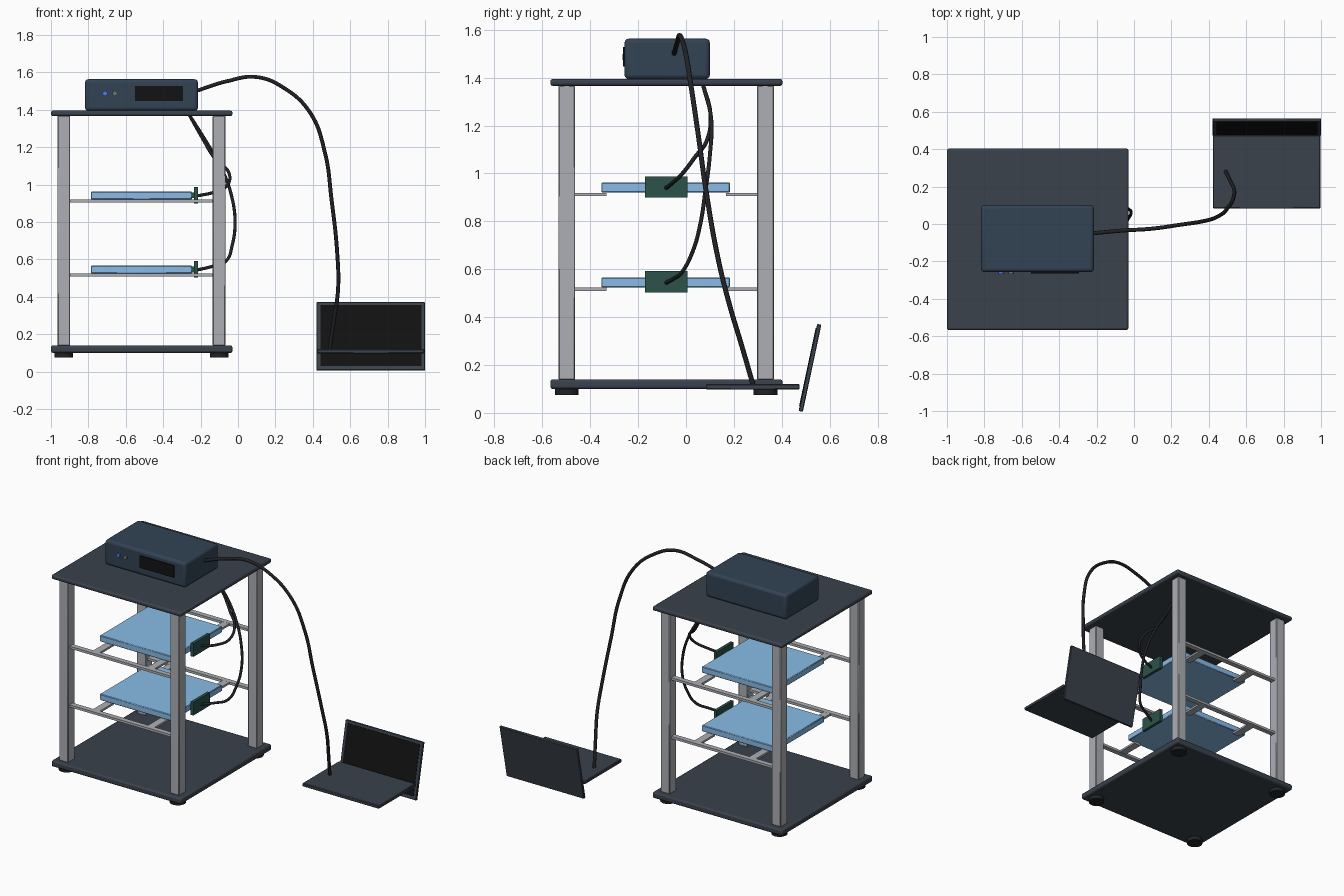
import bpy
from math import radians
from mathutils import Matrix

if "Cube" in bpy.data.objects:
    bpy.data.objects.remove(bpy.data.objects["Cube"])


def mat(name, r, g, b):
    m = bpy.data.materials.new(name)
    m.diffuse_color = (r, g, b, 1)
    m.use_nodes = True
    m.node_tree.nodes["Principled BSDF"].inputs["Base Color"].default_value = m.diffuse_color
    return m


SLATE = mat("slate", .042, .054, .072)
NAVY = mat("navy", .032, .055, .088)
STEEL = mat("steel", .42, .43, .46)
BLUE = mat("light_blue", .25, .50, .80)
GREEN = mat("board_green", .025, .085, .07)
BLACK = mat("black", .006, .006, .006)
RUBBER = mat("rubber", .015, .016, .019)
LED_BLUE = mat("led_blue", .08, .2, .9)
LED_GREY = mat("led_grey", .16, .18, .2)


def box(name, x, y, z, material, bevel=0.0, segments=2):
    """Box from (min, max) ranges, optionally with rounded edges."""
    bpy.ops.mesh.primitive_cube_add(size=1)
    o = bpy.context.object
    o.name = name
    size = [r[1] - r[0] for r in (x, y, z)]
    o.data.transform(Matrix.Diagonal((*size, 1)))
    o.location = [(r[0] + r[1]) / 2 for r in (x, y, z)]
    o.data.materials.append(material)
    if bevel:
        b = o.modifiers.new("bevel", 'BEVEL')
        b.width, b.segments = bevel, segments
        bpy.ops.object.shade_smooth_by_angle(angle=radians(40))
    return o


def cylinder(name, loc, r, depth, material, rot=(0, 0, 0)):
    bpy.ops.mesh.primitive_cylinder_add(vertices=32, radius=r, depth=depth,
                                        location=loc, rotation=rot)
    o = bpy.context.object
    o.name = name
    o.data.materials.append(material)
    bpy.ops.object.shade_smooth_by_angle(angle=radians(40))


def cable(name, pts, r):
    c = bpy.data.curves.new(name, 'CURVE')
    c.dimensions = '3D'
    c.bevel_depth, c.bevel_resolution = r, 3
    c.use_fill_caps = True
    s = c.splines.new('BEZIER')
    s.bezier_points.add(len(pts) - 1)
    for bp, p in zip(s.bezier_points, pts):
        bp.co = p
        bp.handle_left_type = bp.handle_right_type = 'AUTO'
    c.materials.append(RUBBER)
    o = bpy.data.objects.new(name, c)
    bpy.context.collection.objects.link(o)


# Rack frame: base, top, posts and feet
PX, PY = (-.931, -.101), (-.498, .332)
box("base_plate", (-1, -.03), (-.567, .403), (.10, .14), SLATE, .01)
box("top_plate", (-1, -.03), (-.567, .403), (1.366, 1.395), SLATE, .01)
for i, px in enumerate(PX):
    for j, py in enumerate(PY):
        box(f"post_{i}{j}", (px - .034, px + .034), (py - .035, py + .035),
            (.138, 1.368), STEEL, .004, 1)
        cylinder(f"foot_{i}{j}", (px, py, .088), .05, .028, RUBBER)

# Two shelf levels: rails, support brackets, tray and connector board
for n, z in enumerate((.516, .912)):
    for j, py in enumerate(PY):
        box(f"rail_{n}{j}", (-.9, -.13), (py - .017, py + .017),
            (z - .008, z + .008), STEEL)
        inner = (py, -.333) if j == 0 else (.167, py)
        for k, bx in enumerate((-.72, -.31)):
            box(f"bracket_{n}{j}{k}", (bx - .025, bx + .025), inner,
                (z - .006, z + .0075), STEEL)
    box(f"tray_{n}", (-.786, -.246), (-.354, .184), (z + .0085, z + .05), BLUE, .004, 1)
    box(f"connector_board_{n}", (-.234, -.214), (-.171, .006), (z - .013, z + .076), GREEN)
    box(f"connector_tab_{n}", (-.25, -.23), (-.11, -.055), (z + .015, z + .045), GREEN)

# Control unit with display and two indicator buttons
box("control_unit", (-.818, -.214), (-.257, .1), (1.394, 1.563), NAVY, .018, 3)
box("control_display", (-.55, -.295), (-.264, -.25), (1.447, 1.528), BLACK)
for n, (bx, m) in enumerate(((-.711, LED_BLUE), (-.658, LED_GREY))):
    cylinder(f"indicator_{n}", (bx, -.258, 1.487), .013, .016, m, (radians(90), 0, 0))

# Laptop: flat base and leaning screen
box("laptop_base", (.422, .996), (.083, .475), (.097, .12), SLATE, .004, 1)
tilt = radians(-12)
pivot = Matrix.Translation((.71, .518, .188)) @ Matrix.Rotation(tilt, 4, 'X')
lid = box("laptop_lid", (-.29, .29), (-.009, .009), (-.186, .186), SLATE, .003, 1)
panel = box("laptop_screen", (-.27, .27), (-.0115, -.006), (-.165, .168), BLACK)
for o in (lid, panel):
    o.matrix_world = pivot @ Matrix.Translation(o.location)

# Cables: unit to laptop, unit to each connector board
cable("laptop_cable", [(-.225, -.05, 1.5), (-.06, -.035, 1.552), (.096, -.025, 1.575),
                       (.24, -.005, 1.52), (.385, .018, 1.385), (.465, .05, 1.17),
                       (.5, .085, .92), (.53, .135, .64), (.535, .185, .44),
                       (.515, .23, .29), (.49, .28, .118)], .0105)
cable("upper_board_cable", [(-.262, .07, 1.375), (-.19, .102, 1.247), (-.125, .088, 1.14),
                            (-.05, .035, 1.065), (-.055, -.015, 1.0), (-.12, -.055, .962),
                            (-.225, -.085, .938)], .0085)
cable("lower_board_cable", [(-.262, .07, 1.375), (-.17, .105, 1.23), (-.085, .1, 1.08),
                            (-.03, .08, .92), (-.016, .06, .79), (-.03, .03, .68),
                            (-.065, -.015, .59), (-.14, -.05, .562),
                            (-.225, -.085, .542)], .0085)
